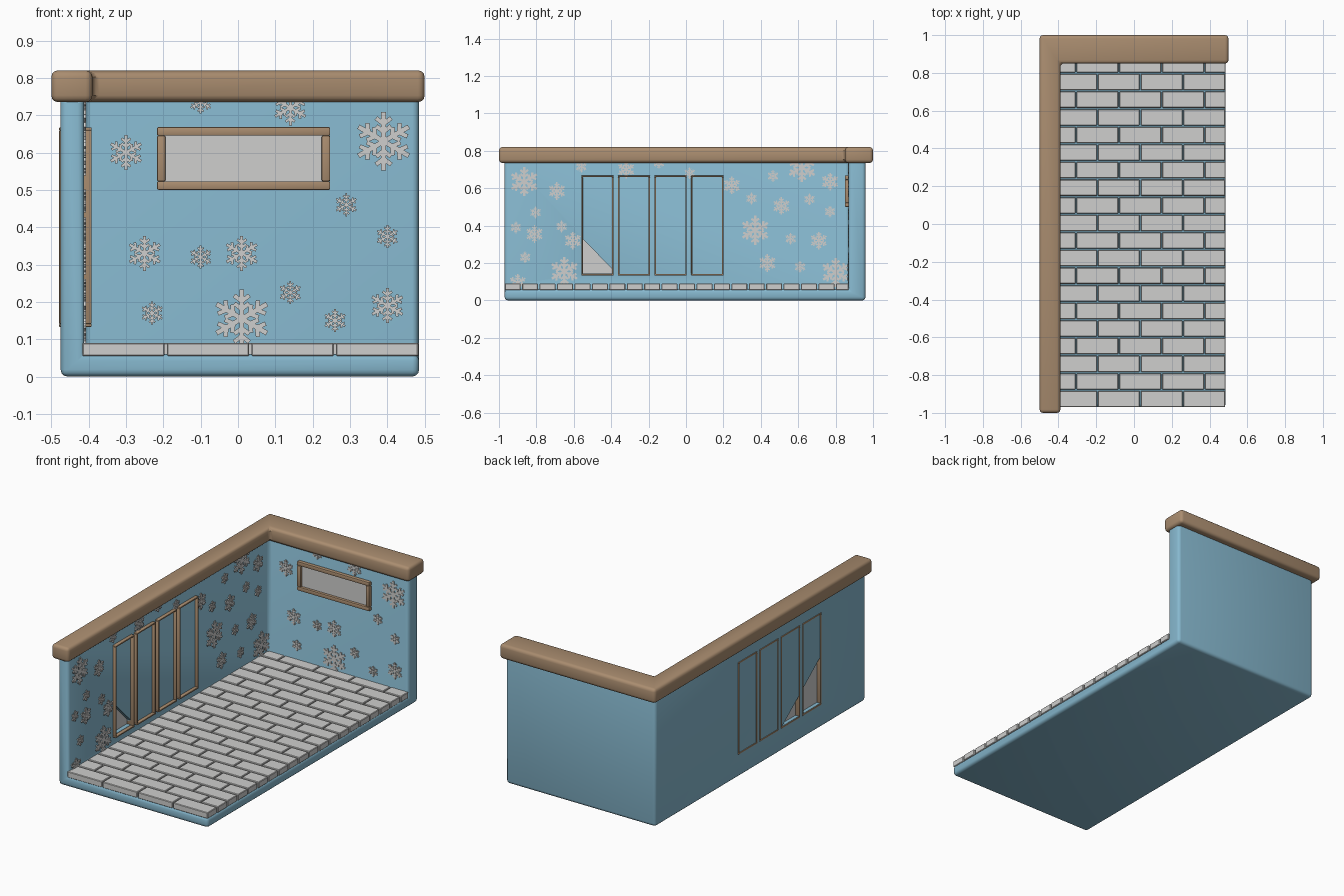
import bpy, bmesh
from math import sin, cos, pi

if "Cube" in bpy.data.objects:
    bpy.data.objects.remove(bpy.data.objects["Cube"], do_unlink=True)


def material(name, rgb):
    mat = bpy.data.materials.new(name)
    mat.use_nodes = True
    color = (*rgb, 1)
    mat.diffuse_color = color
    mat.node_tree.nodes["Principled BSDF"].inputs["Base Color"].default_value = color
    return mat


BLUE = material("pale blue", (0.24, 0.48, 0.62))
BROWN = material("wood brown", (0.4, 0.265, 0.16))
GREY = material("light grey", (0.62, 0.62, 0.61))

# How a flat (u, v) outline with depth w is laid along each axis
PLACE = {
    "x": lambda u, v, w: (w, u, v),
    "y": lambda u, v, w: (u, w, v),
    "z": lambda u, v, w: (u, v, w),
}


def rect(u0, u1, v0, v1):
    return [(u0, v0), (u1, v0), (u1, v1), (u0, v1)]


def prism(name, outlines, lo, hi, axis, mat, bevel=0, segments=2):
    """Extrude one or more outlines from lo to hi along an axis."""
    bm = bmesh.new()
    for pts in outlines:
        ends = [[bm.verts.new(PLACE[axis](u, v, w)) for u, v in pts] for w in (lo, hi)]
        bm.faces.new(ends[0])
        bm.faces.new(ends[1])
        n = len(pts)
        for i in range(n):
            j = (i + 1) % n
            bm.faces.new((ends[0][i], ends[0][j], ends[1][j], ends[1][i]))
    bmesh.ops.recalc_face_normals(bm, faces=bm.faces)
    mesh = bpy.data.meshes.new(name)
    bm.to_mesh(mesh)
    bm.free()
    mesh.materials.append(mat)
    obj = bpy.data.objects.new(name, mesh)
    bpy.context.collection.objects.link(obj)
    if bevel:
        round_edges(obj, bevel, segments)
    return obj


def activate(obj):
    bpy.ops.object.select_all(action="DESELECT")
    obj.select_set(True)
    bpy.context.view_layer.objects.active = obj


def round_edges(obj, width, segments):
    activate(obj)
    mod = obj.modifiers.new("rounding", "BEVEL")
    mod.width, mod.segments, mod.limit_method = width, segments, "ANGLE"
    bpy.ops.object.modifier_apply(modifier=mod.name)
    bpy.ops.object.shade_smooth_by_angle()


def carve(obj, cutter):
    activate(obj)
    mod = obj.modifiers.new("carve", "BOOLEAN")
    mod.operation, mod.solver, mod.object = "DIFFERENCE", "EXACT", cutter
    bpy.ops.object.modifier_apply(modifier=mod.name)
    bpy.data.objects.remove(cutter, do_unlink=True)


def frame(name, u0, u1, v0, v1, border, lo, hi, axis, bevel):
    b = border
    bars = [rect(u0, u1, v0, v0 + b), rect(u0, u1, v1 - b, v1),
            rect(u0, u0 + b, v0 + b, v1 - b), rect(u1 - b, u1, v0 + b, v1 - b)]
    prism(name, bars, lo, hi, axis, BROWN, bevel)


def flake(cu, cv, r):
    """Outlines of a six-armed snowflake made from straight bars."""
    bars = []

    def bar(u, v, angle, length, width):
        du, dv = cos(angle), sin(angle)
        nu, nv = -dv * width / 2, du * width / 2
        eu, ev = u + du * length, v + dv * length
        bars.append([(u - nu, v - nv), (eu - nu, ev - nv), (eu + nu, ev + nv), (u + nu, v + nv)])

    for k in range(6):
        arm = pi / 2 + k * pi / 3
        bar(cu, cv, arm, r, r * 0.17)
        for start, length in ((0.33, 0.32), (0.6, 0.33)):
            for side in (-1, 1):
                bar(cu + cos(arm) * r * start, cv + sin(arm) * r * start,
                    arm + side * pi / 3.4, r * length, r * 0.15)
    return bars


def flakes(name, groups, lo, hi, axis):
    bars = [b for r, spots in groups.items() for u, v in spots for b in flake(u, v, r)]
    prism(name, bars, lo, hi, axis, GREY)


# Room shell: floor slab with a long side wall and a back wall
INNER_X, INNER_Y = -0.412, 0.87
shell = prism("room_shell", [rect(-0.475, 0.485, -0.97, 0.96)], 0, 0.79, "z", BLUE)
carve(shell, prism("room_cutter", [rect(INNER_X, 2, -2, INNER_Y)], 0.06, 2, "z", BLUE))
round_edges(shell, 0.018, 3)

# Corner openings in the side wall that uncover the hidden pane
inside = [[(-0.554, 0.33), (-0.554, 0.143), (-0.396, 0.143), (-0.396, 0.17)]]
outside = [[(-0.554, 0.412), (-0.554, 0.143), (-0.396, 0.143), (-0.396, 0.29)],
           [(-0.359, 0.262), (-0.359, 0.143), (-0.203, 0.143)]]
carve(shell, prism("inside_cutter", inside, -0.437, -0.38, "x", BLUE))
carve(shell, prism("outside_cutter", outside, -0.5, -0.453, "x", BLUE))
prism("side_window_pane", [rect(-0.558, -0.198, 0.137, 0.66)], -0.454, -0.436, "x", GREY)

# Rounded wooden trim along the wall tops
trim = [(-0.5, -1), (-0.39, -1), (-0.39, 0.85), (0.5, 0.85), (0.5, 1), (-0.5, 1)]
prism("wall_top_trim", [trim], 0.735, 0.82, "z", BROWN, 0.018, 3)

# Four tall window frames through the side wall
for i in range(4):
    y = -0.56 + i * 0.196
    frame("side_window_frame", y, y + 0.172, 0.133, 0.667, 0.008, -0.479, -0.392, "x", 0.002)

# Wide window on the back wall
frame("back_window_frame", -0.217, 0.247, 0.5, 0.668, 0.023, 0.85, 0.875, "y", 0.004)
prism("back_window_pane", [rect(-0.2, 0.23, 0.515, 0.65)], 0.865, 0.872, "y", GREY)

# Floor bricks in a running bond
PITCH, LENGTH, GAP = 0.0932, 0.2265, 0.004
bricks = []
for row in range(20):
    y0 = -0.973 + row * PITCH
    y1 = min(y0 + PITCH, INNER_Y + GAP)
    start = -0.421 - (row % 2) * LENGTH / 2
    for k in range(5):
        x0 = max(start + k * LENGTH, -0.421)
        x1 = min(start + (k + 1) * LENGTH, 0.487)
        if x1 - x0 > 0.05:
            bricks.append(rect(x0 + GAP, x1 - GAP / 2, y0 + GAP, y1 - GAP))
prism("floor_bricks", bricks, 0.055, 0.09, "z", GREY, 0.003, 1)

# Snowflake decorations, grouped by radius
flakes("back_wall_snowflakes", {
    0.078: [(0.39, 0.63), (0.01, 0.155)],
    0.047: [(-0.3, 0.6), (0.14, 0.72), (-0.25, 0.33), (0.01, 0.33), (0.4, 0.19)],
    0.031: [(-0.1, 0.735), (0.29, 0.46), (0.4, 0.375), (-0.1, 0.32), (0.14, 0.225),
            (-0.23, 0.17), (0.26, 0.15)],
}, INNER_Y - 0.005, INNER_Y + 0.002, "y")
flakes("side_wall_snowflakes", {
    0.078: [(-0.865, 0.635), (0.62, 0.71), (0.37, 0.375), (0.8, 0.15), (-0.65, 0.155)],
    0.047: [(-0.69, 0.585), (-0.32, 0.7), (0.245, 0.615), (0.77, 0.635), (0.51, 0.505),
            (0.71, 0.32), (0.435, 0.2), (-0.81, 0.355), (-0.605, 0.32), (-0.9, 0.095)],
    0.031: [(-0.56, 0.715), (-0.145, 0.735), (0.02, 0.68), (0.35, 0.545), (0.465, 0.665),
            (0.66, 0.54), (0.77, 0.475), (0.56, 0.33), (0.61, 0.18), (-0.91, 0.39),
            (-0.805, 0.47), (-0.665, 0.395), (-0.86, 0.23)],
}, INNER_X - 0.002, INNER_X + 0.005, "x")
